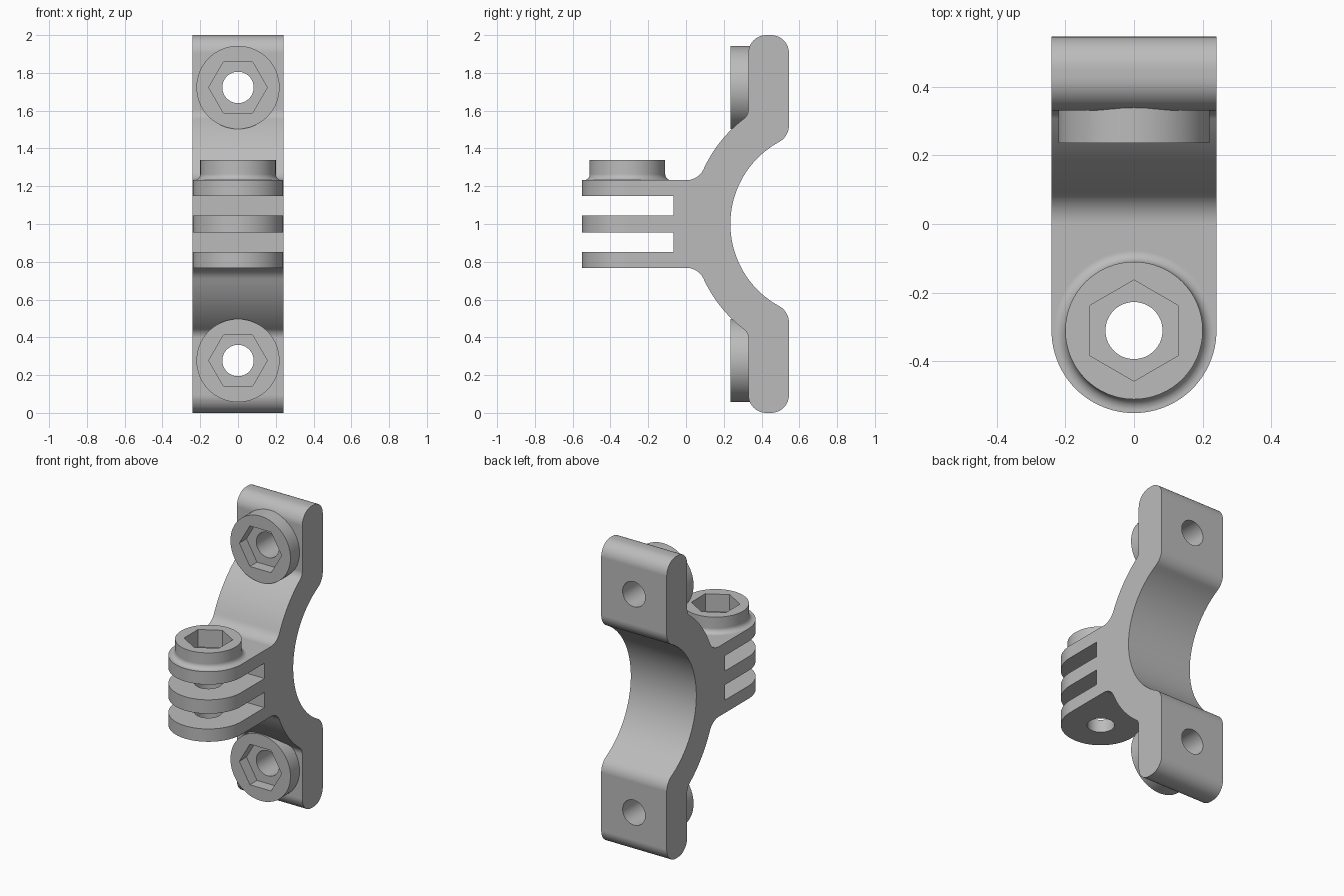
import bpy, bmesh
from math import sin, cos, pi, atan2, sqrt

cube = bpy.data.objects.get("Cube")
if cube:
    bpy.data.objects.remove(cube, do_unlink=True)

grey = bpy.data.materials.new("plain grey")
grey.use_nodes = True
COLOUR = (0.5, 0.5, 0.5, 1)
grey.diffuse_color = COLOUR
grey.node_tree.nodes["Principled BSDF"].inputs["Base Color"].default_value = COLOUR


def make(name, bm):
    bmesh.ops.recalc_face_normals(bm, faces=bm.faces)
    mesh = bpy.data.meshes.new(name)
    bm.to_mesh(mesh)
    bm.free()
    mesh.materials.append(grey)
    ob = bpy.data.objects.new(name, mesh)
    bpy.context.collection.objects.link(ob)
    return ob


def loft(name, rings):
    """Skin a stack of equal rings and cap both ends."""
    bm = bmesh.new()
    rows = [[bm.verts.new(p) for p in ring] for ring in rings]
    n = len(rows[0])
    for lo, hi in zip(rows, rows[1:]):
        for i in range(n):
            j = (i + 1) % n
            bm.faces.new((lo[i], lo[j], hi[j], hi[i]))
    bm.faces.new(rows[0])
    bm.faces.new(rows[-1])
    return make(name, bm)


def prism(name, pts, place, a, b):
    return loft(name, [[place(u, v, w) for u, v in pts] for w in (a, b)])


def arc(c, r, a0, a1, n):
    return [(c[0] + r * cos(a0 + (a1 - a0) * i / n),
             c[1] + r * sin(a0 + (a1 - a0) * i / n)) for i in range(n + 1)]


def ring(r, n=64):
    return arc((0, 0), r, 0, 2 * pi * (n - 1) / n, n - 1)


def combine(target, other, operation):
    mod = target.modifiers.new(operation, 'BOOLEAN')
    mod.operation, mod.object, mod.solver = operation, other, 'EXACT'
    bpy.context.view_layer.objects.active = target
    bpy.ops.object.modifier_apply(modifier=mod.name)
    bpy.data.objects.remove(other, do_unlink=True)


def angle(a, b):
    return atan2(b[1] - a[1], b[0] - a[0])


# Main dimensions, heights measured from the middle
MID, HALF_W = 1.0, 0.24
FRONT, BACK = 0.33, 0.545          # flange faces
PRONG_TOP, PIN_Y = 0.232, -0.31
BOLT_Z, HOLE = 0.723, 0.083
C, R_IN, R_OUT = (0.73, 0), 0.495, 0.70
R_BACK, R_FRONT, R_ROOT, R_TIP = 0.1, 0.06, 0.1, 0.095

# Fillet centres tangent to the clamp arcs
y = BACK - R_BACK
back_c = (y, sqrt((R_IN + R_BACK) ** 2 - (C[0] - y) ** 2))
y = FRONT - R_FRONT
front_c = (y, sqrt((R_OUT + R_FRONT) ** 2 - (C[0] - y) ** 2))
z = PRONG_TOP + R_ROOT
root_c = (C[0] - sqrt((R_OUT + R_ROOT) ** 2 - z ** 2), z)

# Upper half of the side profile, with one slot of the prong comb
tip_z = 1 - R_TIP
half = arc(C, R_IN, pi, angle(C, back_c), 24)
half += arc(back_c, R_BACK, angle(back_c, C), 0, 10)[1:]
half += arc((BACK - R_TIP, tip_z), R_TIP, 0, pi / 2, 10)
half += arc((FRONT + R_TIP, tip_z), R_TIP, pi / 2, pi, 10)
half += arc(front_c, R_FRONT, 0, angle(front_c, C), 8)
half += arc(C, R_OUT, angle(C, front_c), angle(C, root_c), 16)[1:]
half += arc(root_c, R_ROOT, angle(root_c, C), -pi / 2, 10)[1:]
half += [(-0.6, PRONG_TOP), (-0.6, 0.147), (-0.065, 0.147),
         (-0.065, 0.046), (-0.6, 0.046)]
profile = half + [(y, -z) for y, z in reversed(half[1:])]

bracket = prism("clamp_bracket", profile,
                lambda u, v, w: (w, u, MID + v), -0.3, 0.3)

# Round the prong ends in plan and trim to width
plan = [(HALF_W, 0.6), (-HALF_W, 0.6)] + arc((0, PIN_Y), HALF_W, pi, 2 * pi, 48)
combine(bracket, prism("plan_trim", plan, lambda u, v, w: (u, v, w), -0.1, 2.1),
        'INTERSECT')

# Raised boss on the top prong, with a filleted foot
top = MID + PRONG_TOP
foot = [(0.232, top - 0.04)]
foot += [(r, z) for r, z in arc((0.232, top + 0.032), 0.032, -pi / 2, -pi, 8)]
foot += [(0.2, top + 0.106)]
combine(bracket, loft("pin_boss", [[(u, PIN_Y + v, z) for u, v in ring(r)]
                                   for r, z in foot]), 'UNION')


# Pin hole and hex pocket, down through the prongs
def upright(u, v, w):
    return (v, PIN_Y + u, w)


combine(bracket, prism("pin_hole", ring(HOLE), upright, 0.6, 1.5), 'DIFFERENCE')
combine(bracket, prism("pin_hex", ring(0.147, 6), upright, top - 0.01, 1.5),
        'DIFFERENCE')

# Flange bosses with hex pockets and through holes
for side in (-1, 1):
    def facing(u, v, w):
        return (u, w, MID + side * BOLT_Z + v)
    combine(bracket, prism("flange_boss", ring(0.22), facing, 0.235, 0.42), 'UNION')
    combine(bracket, prism("bolt_hole", ring(HOLE), facing, 0.1, 0.7), 'DIFFERENCE')
    combine(bracket, prism("bolt_hex", ring(0.155, 6), facing, 0.1, 0.31),
            'DIFFERENCE')

# Smooth curves, crisp edges
for ob in bpy.context.selected_objects:
    ob.select_set(False)
bracket.select_set(True)
bpy.context.view_layer.objects.active = bracket
bpy.ops.object.shade_smooth_by_angle(angle=pi / 6)
weighted = bracket.modifiers.new("even_normals", 'WEIGHTED_NORMAL')
weighted.keep_sharp = True
